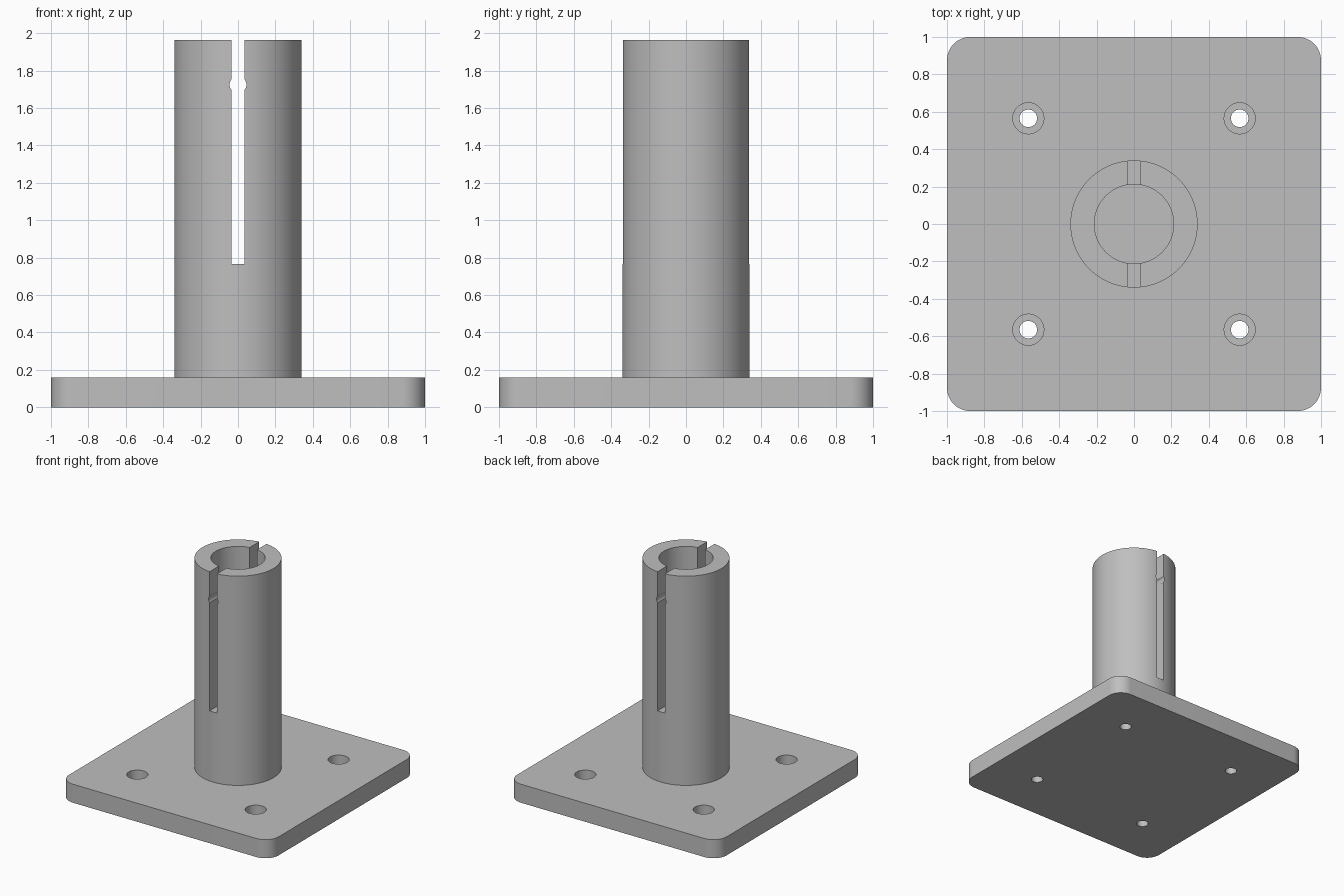
import bpy, bmesh, math

if "Cube" in bpy.data.objects:
    bpy.data.objects.remove(bpy.data.objects["Cube"], do_unlink=True)

PLATE_TOP, TUBE_TOP = 0.16, 1.965

metal = bpy.data.materials.new("plain grey")
metal.use_nodes = True
grey = (0.52, 0.52, 0.52, 1)
metal.diffuse_color = grey
metal.node_tree.nodes["Principled BSDF"].inputs["Base Color"].default_value = grey


def cylinder(name, radius, z0, z1, x=0, y=0, sides=64):
    bpy.ops.mesh.primitive_cylinder_add(vertices=sides, radius=radius, depth=z1 - z0,
                                        location=(x, y, (z0 + z1) / 2))
    ob = bpy.context.object
    ob.name = name
    return ob


def box(name, sx, sy, z0, z1):
    bpy.ops.mesh.primitive_cube_add(size=1, location=(0, 0, (z0 + z1) / 2))
    ob = bpy.context.object
    ob.name = name
    ob.scale = (sx, sy, z1 - z0)
    bpy.ops.object.transform_apply(location=False, rotation=False, scale=True)
    return ob


def cut(target, cutters):
    """Subtract each cutter, then remove it."""
    for c in cutters:
        bpy.context.view_layer.objects.active = target
        mod = target.modifiers.new("cut", "BOOLEAN")
        mod.operation, mod.solver, mod.object = "DIFFERENCE", "EXACT", c
        bpy.ops.object.modifier_apply(modifier=mod.name)
        bpy.data.objects.remove(c, do_unlink=True)


def finish(ob):
    ob.data.materials.clear()
    ob.data.materials.append(metal)
    bpy.ops.object.select_all(action="DESELECT")
    ob.select_set(True)
    bpy.context.view_layer.objects.active = ob
    bpy.ops.object.shade_smooth_by_angle(angle=math.radians(30))


# Base plate with rounded vertical corners
plate = box("base_plate", 2, 2, 0, PLATE_TOP)
bm = bmesh.new()
bm.from_mesh(plate.data)
upright = [e for e in bm.edges if abs(e.verts[0].co.z - e.verts[1].co.z) > 0.1]
bmesh.ops.bevel(bm, geom=upright, offset=0.125, segments=12, profile=0.5, affect="EDGES")
bm.to_mesh(plate.data)
bm.free()

# Four counterbored screw holes
holes = []
for x in (-0.565, 0.565):
    for y in (-0.565, 0.565):
        holes.append(cylinder("screw_hole", 0.047, -0.1, 0.3, x, y, 32))
        holes.append(cylinder("screw_head_recess", 0.083, 0.06, 0.3, x, y, 48))
cut(plate, holes)
finish(plate)

# Upright tube: bore, long slot front to back, and cross-pin hole
tube = cylinder("upright_tube", 0.34, PLATE_TOP, TUBE_TOP, sides=96)
bore = cylinder("bore", 0.212, 0, 2.2, sides=96)
slot = box("slot", 0.07, 1, 0.765, 2.2)
pin = cylinder("pin_hole", 0.045, 1.225, 2.225, sides=32)
pin.rotation_euler.x = math.pi / 2
cut(tube, [bore, slot, pin])
finish(tube)
